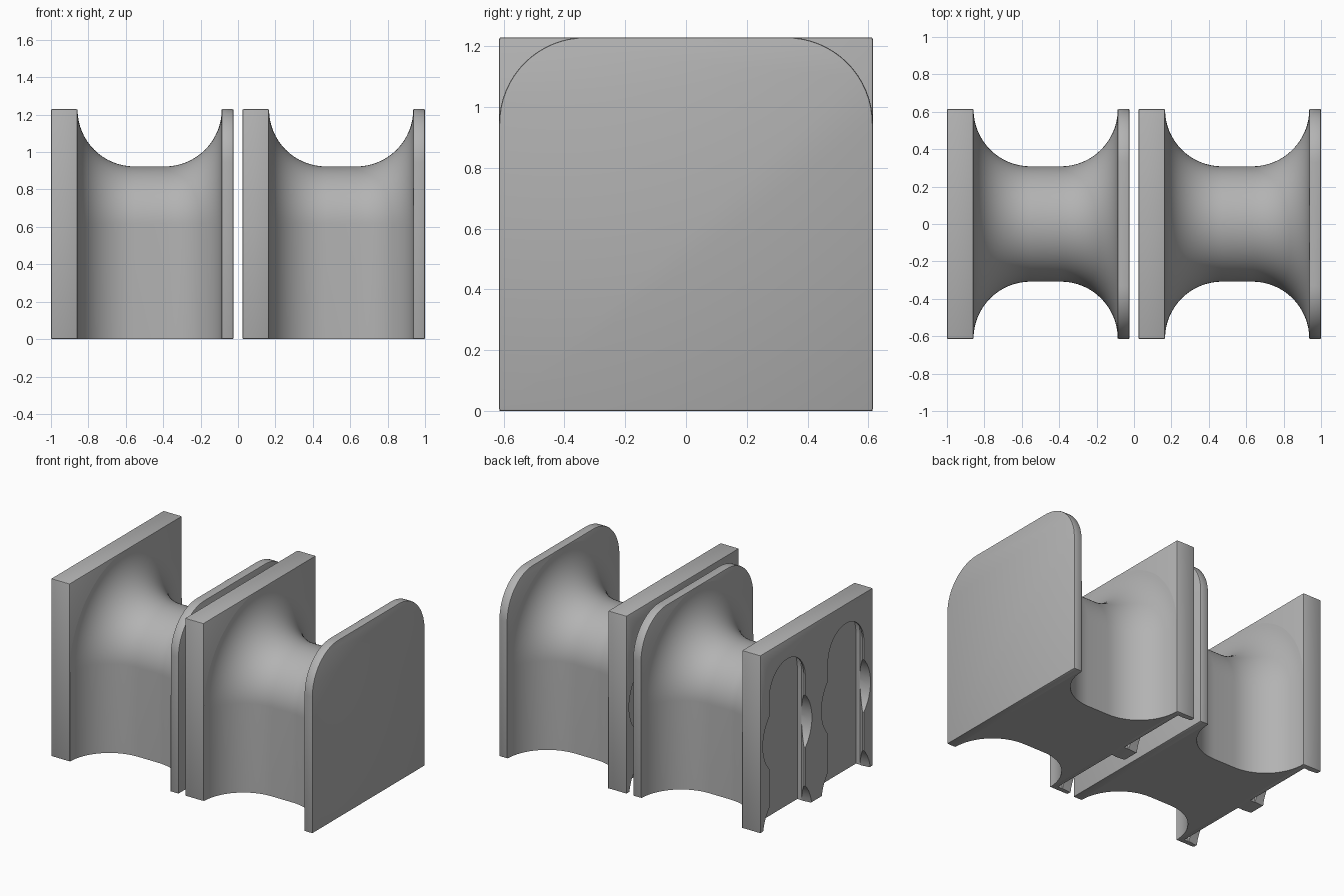
import bpy, bmesh, math
from mathutils import Matrix

cube = bpy.data.objects.get("Cube")
if cube:
    bpy.data.objects.remove(cube, do_unlink=True)

grey = bpy.data.materials.new("plain_grey")
grey.use_nodes = True
COLOR = (0.45, 0.45, 0.45, 1)
grey.diffuse_color = COLOR
grey.node_tree.nodes["Principled BSDF"].inputs["Base Color"].default_value = COLOR

HALF = 0.615            # half width, and height of the spool axis
TOP = 2 * HALF
WIDTH = 0.976           # length of one holder along x
THICK, THIN = 0.142, 0.063
FLARE = 0.305           # radius of the concave flare


def finish(bm, name):
    bmesh.ops.recalc_face_normals(bm, faces=bm.faces)
    mesh = bpy.data.meshes.new(name)
    bm.to_mesh(mesh)
    bm.free()
    mesh.materials.append(grey)
    obj = bpy.data.objects.new(name, mesh)
    bpy.context.collection.objects.link(obj)
    return obj


def apply(obj, mod):
    bpy.context.view_layer.objects.active = obj
    bpy.ops.object.modifier_apply(modifier=mod.name)


def smooth(obj):
    bpy.ops.object.select_all(action='DESELECT')
    obj.select_set(True)
    bpy.context.view_layer.objects.active = obj
    bpy.ops.object.shade_smooth_by_angle(angle=math.radians(30))


def arch_loft(name, stations, axis_z, floor_z, steps):
    """Loft of round-topped arches; stations are (x, radius)."""
    bm = bmesh.new()
    rings = []
    for x, r in stations:
        pts = [(r, floor_z)]
        for i in range(steps + 1):
            a = math.pi * i / steps
            pts.append((r * math.cos(a), axis_z + r * math.sin(a)))
        pts.append((-r, floor_z))
        rings.append([bm.verts.new((x, y, z)) for y, z in pts])
    for a, b in zip(rings, rings[1:]):
        for i in range(len(a)):
            j = (i + 1) % len(a)
            bm.faces.new((a[i], a[j], b[j], b[i]))
    bm.faces.new(rings[0])
    bm.faces.new(rings[-1])
    return finish(bm, name)


def plate(name, x0, x1, corner=0):
    """Upright plate with softened edges and optional round top corners."""
    bm = bmesh.new()
    scale = Matrix.Diagonal((x1 - x0, TOP, TOP, 1))
    place = Matrix.Translation(((x0 + x1) / 2, 0, HALF))
    bmesh.ops.create_cube(bm, size=1, matrix=place @ scale)
    if corner:
        edges = [e for e in bm.edges if all(v.co.z > HALF for v in e.verts)
                 and abs(e.verts[0].co.y - e.verts[1].co.y) < 0.01]
        bmesh.ops.bevel(bm, geom=edges, offset=corner, segments=16,
                        profile=0.5, affect='EDGES')
    obj = finish(bm, name)
    mod = obj.modifiers.new("soft_edges", 'BEVEL')
    mod.width, mod.segments = 0.007, 2
    mod.limit_method, mod.angle_limit = 'ANGLE', math.radians(40)
    apply(obj, mod)
    return obj


def cut(obj, cutter):
    cutter.hide_render = True
    mod = obj.modifiers.new("cut", 'BOOLEAN')
    mod.operation, mod.solver, mod.object = 'DIFFERENCE', 'EXACT', cutter
    apply(obj, mod)
    bpy.data.objects.remove(cutter, do_unlink=True)


def ramp_cutter(x0, depth, y, z):
    bm = bmesh.new()
    place = Matrix.Translation((x0 + depth / 2 - 0.01, y, z))
    bmesh.ops.create_cone(bm, cap_ends=True, segments=48, radius1=0.27,
                          radius2=0.257, depth=depth + 0.02,
                          matrix=place @ Matrix.Rotation(math.pi / 2, 4, 'Y'))
    return finish(bm, "ramp_cutter")


def holder(side, x0):
    x1 = x0 + WIDTH
    a, b = x0 + THICK, x1 - THIN

    # Flared spool, tucked slightly into both plates
    flare = []
    for i in range(17):
        t = math.pi / 2 * i / 16
        flare.append((FLARE * (1 - math.cos(t)), HALF - 0.002 - FLARE * math.sin(t)))
    stations = [(a - 0.01, 0.6)] + [(a + d, r) for d, r in flare]
    stations += [(b - d, r) for d, r in reversed(flare)] + [(b + 0.01, 0.6)]
    smooth(arch_loft(side + "_spool_body", stations, HALF, 0, 48))

    # Front lip with round top corners
    smooth(plate(side + "_end_lip", b, x1, corner=0.285))

    # Mounting plate with two undercut slots and wider entry rounds
    mount = plate(side + "_mounting_plate", x0, a)
    for y in (-0.32, 0.32):
        profile = [(-0.02, 0.196), (0.011, 0.196), (0.075, 0.26), (0.106, 0.26)]
        slot = arch_loft("slot_cutter", [(x0 + d, r) for d, r in profile],
                         0.9, -0.1, 32)
        slot.data.transform(Matrix.Translation((0, y, 0)))
        cut(mount, slot)
        for z in (0.59, -0.04):
            cut(mount, ramp_cutter(x0, 0.105, y, z))
    smooth(mount)


holder("right", -1)
holder("left", 1 - WIDTH)
